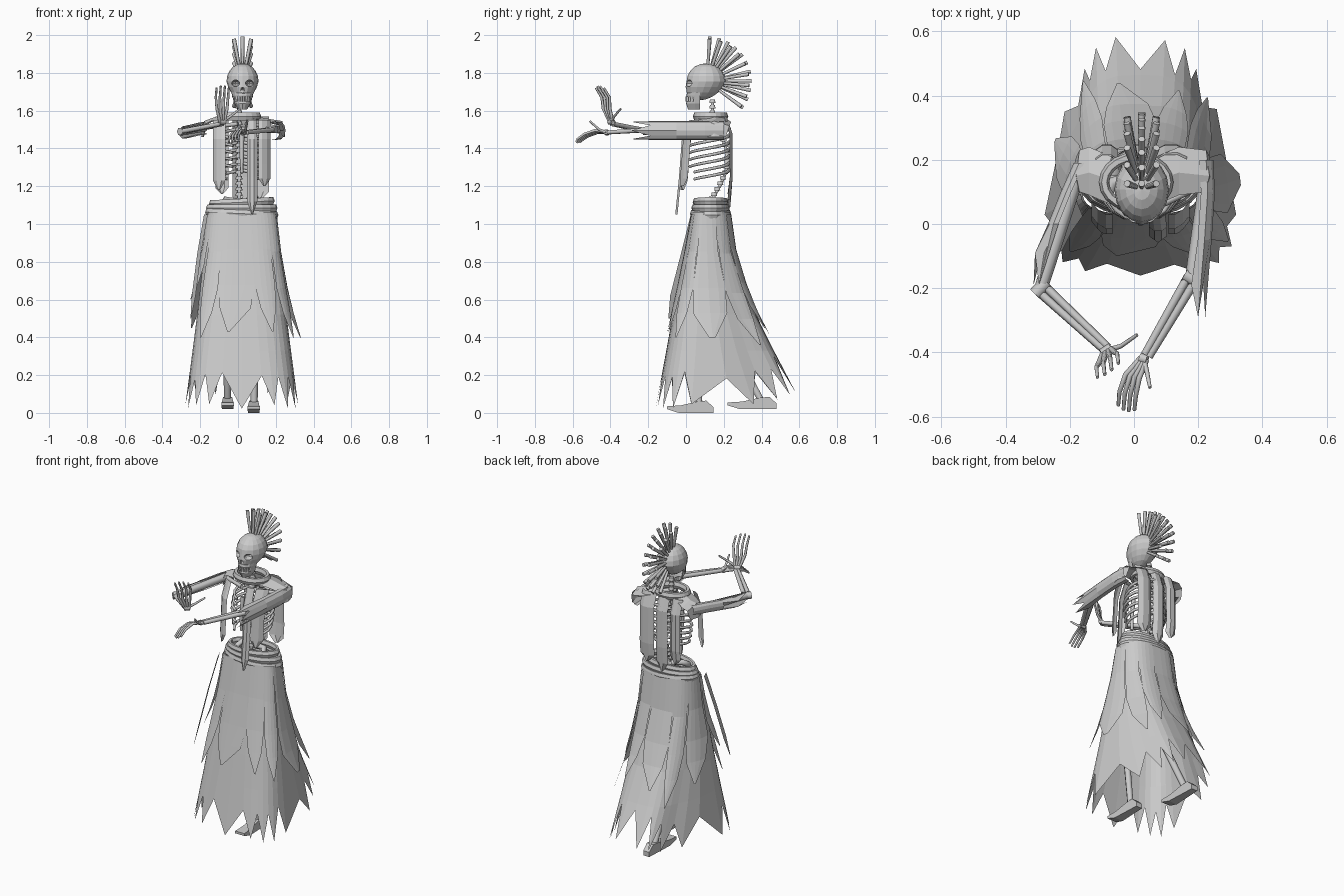
import bpy, bmesh, math, random
from mathutils import Vector

random.seed(4)
if "Cube" in bpy.data.objects:
    bpy.data.objects.remove(bpy.data.objects["Cube"])

grey = bpy.data.materials.new("plain grey")
grey.use_nodes = True
grey.diffuse_color = (0.6, 0.6, 0.6, 1)
grey.node_tree.nodes["Principled BSDF"].inputs["Base Color"].default_value = (0.6, 0.6, 0.6, 1)


def add(name, data):
    ob = bpy.data.objects.new(name, data)
    bpy.context.collection.objects.link(ob)
    if not data.materials:
        data.materials.append(grey)
    return ob


def grid(name, rows, closed=False):
    """Skin a list of equally long point rows."""
    n = len(rows[0])
    faces = []
    for r in range(len(rows) - 1):
        for i in range(n if closed else n - 1):
            j = (i + 1) % n
            faces.append((r * n + i, r * n + j, r * n + n + j, r * n + n + i))
    me = bpy.data.meshes.new(name)
    me.from_pydata([p for row in rows for p in row], [], faces)
    return add(name, me)


def tubes(name, paths, radius, taper=1.0):
    """Several bones in one object, each a path of points."""
    cu = bpy.data.curves.new(name, "CURVE")
    cu.dimensions = "3D"
    cu.bevel_depth = radius
    cu.bevel_resolution = 1
    cu.use_fill_caps = True
    for path in paths:
        sp = cu.splines.new("POLY")
        sp.points.add(len(path) - 1)
        for i, (pt, co) in enumerate(zip(sp.points, path)):
            pt.co = (*co, 1)
            pt.radius = 1 + (taper - 1) * i / (len(path) - 1)
    ob = add(name, cu)
    bpy.ops.object.select_all(action="DESELECT")
    ob.select_set(True)
    bpy.context.view_layer.objects.active = ob
    bpy.ops.object.convert(target="MESH")
    return ob


def ring(name, centre, rx, ry, rz, tube, tilt=0.0):
    """Flattened roll of cloth around the body."""
    rows = []
    for i in range(21):
        a = math.tau * i / 20
        row = []
        for k in range(6):
            b = math.tau * k / 6
            m = tube * math.cos(b)
            row.append((centre[0] + (rx + m) * math.cos(a), centre[1] + (ry + m) * math.sin(a),
                        centre[2] + rz * math.sin(b) + tilt * math.cos(a)))
        rows.append(row)
    return grid(name, rows, True)


def strap(name, path, width, bulge=(0, 0, 0)):
    """Hanging, slightly arched strip of cloth that ends in a torn point."""
    w, out = Vector(width) / 2, Vector(bulge)
    pts = [Vector(p) for p in path]
    pts.insert(-1, pts[-2].lerp(pts[-1], .65))
    rows = []
    for i, p in enumerate(pts):
        k = 0.15 if i == len(pts) - 1 else 1
        rows.append([p - w * k, p - w * .4 * k + out, p + w * .4 * k + out, p + w * k])
    return grid(name, rows)


# Skirt: one section function serves the main cloth and the torn upper layer
LEVELS = [(1.06, .18, .03, .235), (.8, .205, -.015, .27), (.52, .237, -.07, .37),
          (.3, .265, -.11, .48), (0, .305, -.165, .645)]


def section(t, z, grow=1.0):
    for a, b in zip(LEVELS, LEVELS[1:]):
        if z >= b[0]:
            break
    f = (a[0] - z) / (a[0] - b[0])
    _, rx, front, back = [u + (v - u) * f for u, v in zip(a, b)]
    c, s = math.cos(t), math.sin(t)
    drop = max(0, min(1, 1 - z))
    power = .75 - .22 * drop
    reach = (back - .1) if s > 0 else (.1 - front)
    # the train behind is narrower than the front
    narrow = 1 - .36 * drop * max(0, min(1, 2 * s))
    return (.02 + grow * narrow * rx * math.copysign(abs(c) ** power, c),
            .1 + grow * reach * math.copysign(abs(s) ** power, s), z)


N = 34
angles = [math.tau * (i + .5) / N for i in range(N)]
rows = [[section(t, z) for t in angles] for z in (1.06, .8, .52, .33)]
hem = []
for i, t in enumerate(angles):
    back = max(0, math.sin(t))
    z = .02 + .08 * back + random.uniform(0, .03) if i % 2 else .19 + .09 * back + random.uniform(-.03, .03)
    hem.append(section(t, z))
grid("main_skirt", rows + [hem], True)

TIPS = [.43, .4, .4, .36, .45, .42, .34, .45, .6, .4, .43]
for i, tip in enumerate(TIPS):
    mid = math.radians(-64 + 32.7 * i)
    flare = .04 + .18 * abs(math.cos(mid)) ** 2
    rows = []
    for f, w in zip((0, .3, .6, .8, 1), (1, 1, 1.05, .75, .06)):
        z = 1.05 + (tip - 1.05) * f
        rows.append([section(mid + math.radians(15.5) * w * k, z, 1.025 + flare * f * f)
                     for k in (-1, -.5, 0, .5, 1)])
    grid("torn_skirt_panel", rows)
strap("right_hip_strip", [(-.17, .05, 1.05), (-.205, 0, .85), (-.25, -.09, .5)], (-.02, .05, 0))

# Belt rolls
for i, (z, rx) in enumerate(((1.055, .18), (1.085, .175), (1.115, .16))):
    ring("belt_roll", (.02, .13, z), rx, .095 - .007 * i, .022, .014, .008 * (i - 1))

# Legs and feet
tubes("left_leg", [[(.1, .13, 1.08), (.09, .02, .56), (.085, .07, .05)]], .024, .8)
tubes("right_leg", [[(-.06, .13, 1.08), (-.06, .14, .56), (-.055, .4, .06)]], .024, .8)


def foot(name, x, toe, heel, base):
    span = heel - toe
    prof = [(0, .02), (.25, 0), (1, 0), (1, .03), (.85, .065), (.65, .06), (.3, .04), (0, .035)]
    bm = bmesh.new()
    sides = [[bm.verts.new((x + s * (.033 - .012 * u), toe + u * span, base + v)) for u, v in prof]
             for s in (-1, 1)]
    bm.faces.new(sides[0][::-1])
    bm.faces.new(sides[1])
    for i in range(len(prof)):
        j = (i + 1) % len(prof)
        bm.faces.new((sides[0][i], sides[0][j], sides[1][j], sides[1][i]))
    bmesh.ops.recalc_face_normals(bm, faces=bm.faces)
    me = bpy.data.meshes.new(name)
    bm.to_mesh(me)
    bm.free()
    add(name, me)


foot("left_foot", .083, -.1, .145, 0)
foot("right_foot", -.055, .22, .48, .02)

# Spine, pelvis and ribs
spine = []
for i in range(20):
    f = i / 19
    y = .12 + .1 * math.sin(math.pi * min(1, f * 1.1)) ** 1.2
    y = max(y, .14) if f > .8 else y
    z = 1.09 + .55 * f
    spine.append([(.005, y, z), (.005, y, z + .019)])
tubes("vertebrae", spine, .019, .8)
tubes("spine_core", [[s[0] for s in spine]], .009)
tubes("pelvis", [[(.015 + s * .02, .15, 1.12), (.015 + s * .08, .13, 1.13), (.015 + s * .1, .08, 1.1),
                  (.015 + s * .05, .06, 1.06)] for s in (-1, 1)], .017)
ribs = []
for i in range(7):
    z = 1.26 + .037 * i
    wide = .128 - .004 * abs(i - 3) ** 1.5
    for s in (-1, 1):
        ribs.append([(.02 + s * wide * math.sin(a), .12 + .108 * math.cos(a), z - .02 * a + .025)
                     for a in [math.pi * k / 8 for k in range(8 if i > 1 else 7)]])
tubes("ribs", ribs, .0095, .8)
tubes("breastbone", [[(.02, .02, 1.48), (.02, .005, 1.36), (.02, .005, 1.27)]], .014, .6)

# Vest straps, front and back
strap("front_centre_strap", [(.07, .03, 1.55), (.075, -.01, 1.45), (.075, -.025, 1.25), (.075, -.045, 1.05)],
      (.055, 0, 0), (0, -.012, 0))
for x, low, turn in ((.14, 1.2, .04), (-.1, 1.18, -.04)):
    strap("front_side_strap", [(x, .05, 1.55), (x, .005, 1.45), (x, -.005, 1.32), (x, -.015, low)],
          (.065, turn, 0), (0, -.012, 0))
for x, low, wide in ((-.085, 1.16, .07), (.01, 1.09, .08), (.115, 1.13, .1)):
    strap("back_strap", [(x, .2, 1.57), (x, .23, 1.48), (x, .232, 1.25), (x, .22, low)], (wide, 0, 0), (0, .015, 0))

# Collar and shoulder cloth
ring("collar", (.007, .13, 1.57), .1, .078, .024, .016)
for s, x in ((1, .225), (-1, -.17)):
    grid("shoulder_cloth", [
        [(s * .07, .06, 1.56), (s * .08, .14, 1.58), (s * .07, .21, 1.56)],
        [(s * .14, .09, 1.545), (s * .14, .16, 1.56), (s * .14, .24, 1.54)],
        [(x, .1, 1.53), (x + s * .01, .15, 1.545), (x, .23, 1.52)],
        [(x + s * .015, .11, 1.46), (x + s * .025, .15, 1.46), (x + s * .01, .21, 1.46)]])
    tubes("collar_bone", [[(.02 + s * .02, .04, 1.53), (x, .13, 1.51)]], .012)


# Open sleeve hanging round the outer half of each upper arm
def sleeve(name, path, side, rx, rz):
    rows = []
    for k, (x, y, z) in enumerate(path):
        row = []
        for i in range(7):
            a = math.radians(-100 + 200 * i / 6)
            torn = (-.07 if i % 2 else .03) if k == len(path) - 1 else 0
            row.append((x + side * rx * math.cos(a), y + torn, z + rz * math.sin(a)))
        rows.append(row)
    grid(name, rows)


sleeve("left_sleeve", [(.21, .2, 1.495), (.215, .1, 1.495), (.205, -.05, 1.495), (.185, -.22, 1.495)], 1, .037, .05)
sleeve("right_sleeve", [(-.16, .19, 1.51), (-.2, .1, 1.505), (-.24, 0, 1.495), (-.285, -.12, 1.485)], -1, .028, .034)

# Arm bones and hands


def arm(name, shoulder, elbow, wrist):
    s, e, w = Vector(shoulder), Vector(elbow), Vector(wrist)
    tubes(name + "_upper_arm", [[s, s.lerp(e, .15), s.lerp(e, .85), e]], .023, .9)
    across = (w - e).cross(Vector((0, 0, 1))).normalized() * .013
    tubes(name + "_forearm", [[e + across, w + across * .6], [e - across, w - across * .6]], .014, .85)
    tubes(name + "_elbow", [[e - across * 2, e + across * 2]], .022)


def hand(name, wrist, knuckle, bend, tip, spread, thumb):
    w, k, b, t, sp = map(Vector, (wrist, knuckle, bend, tip, spread))
    fingers = []
    for i in range(4):
        o = i - 1.5
        fingers.append([w + sp * o * .4, k + sp * o, b + sp * o * 1.2,
                        t.lerp(b, .15 * abs(o)) + sp * o * 1.2])
    tubes(name + "_fingers", fingers, .0095, .6)
    tubes(name + "_thumb", [[w] + thumb], .009, .6)
    tubes(name + "_wrist", [[w - sp * .8, w + sp * .8]], .016)


arm("left", (.225, .14, 1.5), (.18, -.17, 1.5), (.04, -.41, 1.485))
arm("right", (-.18, .14, 1.51), (-.29, -.2, 1.49), (-.085, -.39, 1.53))
hand("left_hand", (.03, -.42, 1.485), (-.005, -.475, 1.49), (-.02, -.53, 1.47), (-.025, -.585, 1.43),
     (.014, -.004, .004), [(.04, -.46, 1.5), (.05, -.51, 1.545)])
hand("right_hand", (-.085, -.395, 1.54), (-.085, -.42, 1.61), (-.085, -.425, 1.67), (-.08, -.465, 1.735),
     (.018, .012, 0), [(-.04, -.38, 1.57), (.01, -.345, 1.61)])

# Skull: a sphere narrowed into a face, with eye sockets and a jaw
bm = bmesh.new()
bmesh.ops.create_uvsphere(bm, u_segments=16, v_segments=10, radius=1)
for v in bm.verts:
    x, y, z = v.co
    low = max(0, -z)
    v.co = (.024 + .085 * x * (1 - .2 * low), .107 + y * .104 - .035 * low, 1.755 + z * (.096 if z > 0 else .1))
me = bpy.data.meshes.new("skull")
bm.to_mesh(me)
bm.free()
skull = add("skull", me)


def cutter(name, loc, size):
    bpy.ops.mesh.primitive_uv_sphere_add(segments=10, ring_count=6, radius=1, location=loc)
    ob = bpy.context.object
    ob.name, ob.scale = name, size
    ob.data.materials.append(grey)
    ob.hide_render = True
    ob.hide_set(True)
    mod = skull.modifiers.new(name, "BOOLEAN")
    mod.operation, mod.object, mod.solver = "DIFFERENCE", ob, "EXACT"


for s in (-1, 1):
    cutter("eye_cutter", (.024 + s * .038, .015, 1.745), (.024, .035, .018))
cutter("nose_cutter", (.024, 0, 1.708), (.01, .02, .016))

jaw = [[(.024 + w * math.sin(a), .075 - d * math.cos(a), z) for a in [math.pi * (k - 4) / 8 for k in range(9)]]
       for z, w, d in ((1.71, .062, .065), (1.68, .055, .073), (1.66, .05, .068), (1.638, .044, .075), (1.606, .024, .064))]
grid("jaw", jaw + [[(.024, .05, 1.625)] * 9])
tubes("teeth", [[(.024 + .046 * math.sin(a), .072 - .069 * math.cos(a), z) for z in (1.676, 1.648)]
                for a in [.28 * (k - 3.5) for k in range(8)]], .006)

# Crest of spikes fanning over the head in three rows
spikes = []
c = Vector((.024, .11, 1.755))
for row, (lean, count) in enumerate(((-.2, 9), (0, 11), (.2, 9))):
    for i in range(count):
        a = math.radians(86 - 122 * i / (count - 1))
        d = Vector((math.sin(lean), math.cos(lean) * math.cos(a), math.cos(lean) * math.sin(a)))
        spikes.append([c + d * .08, c + d * (.238 if row == 1 else .23)])
tubes("crest_spikes", spikes, .008, 1.4)
